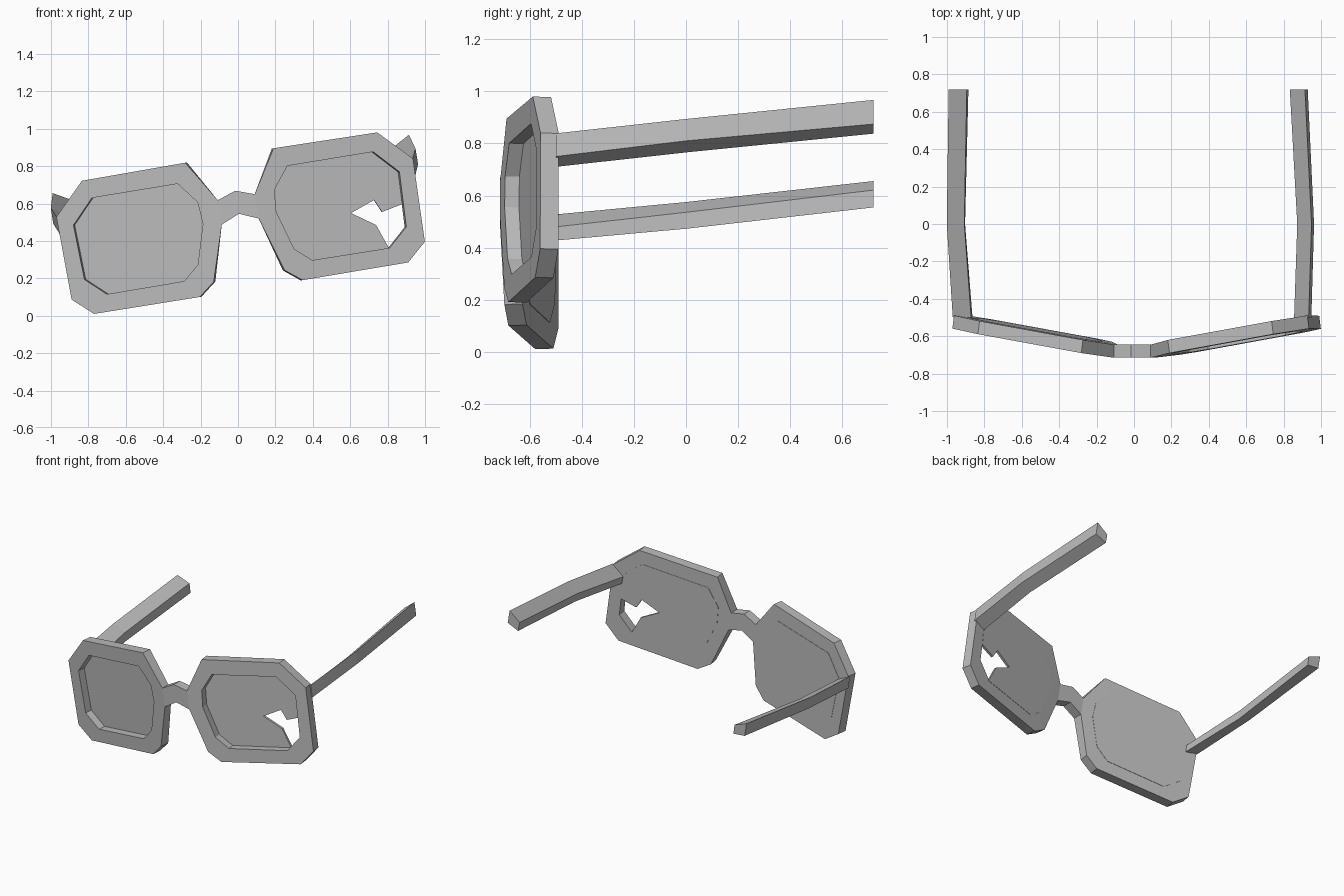
import bpy, bmesh, math
from mathutils import Matrix, Vector

if "Cube" in bpy.data.objects:
    bpy.data.objects.remove(bpy.data.objects["Cube"])

# One grey plastic for everything
grey = bpy.data.materials.new("grey")
grey.diffuse_color = (0.5, 0.5, 0.5, 1)
grey.use_nodes = True
grey.node_tree.nodes["Principled BSDF"].inputs["Base Color"].default_value = grey.diffuse_color

# The glasses lean sideways about the nose bridge
LEAN = Matrix.Translation((0.005, 0, 0.545)) @ Matrix.Rotation(math.radians(-9.3), 4, 'Y')

# Right-hand rim: outer edge and lens opening as (across, up), matching point for point
RIM = [(.239, .316), (.80, .310), (.966, .141), (.957, -.308), (.851, -.403),
       (.278, -.405), (.192, -.337), (.10, -.042), (.10, .090)]
OPENING = [(.297, .211), (.762, .211), (.883, .083), (.872, -.213), (.766, -.310),
           (.347, -.308), (.261, -.233), (.199, -.022), (.208, .096)]
# Jagged break that replaces the lower outer lens corner
BREAK = [(.872, -.089), (.764, -.114), (.732, -.044), (.599, -.093), (.721, -.177)]
BRIDGE = [(0, .125), (0, 0)]
THICK = 0.07


def wrap(p, depth=0.0):
    """Place a front-plan point on the swept-back rim, pushed back by depth."""
    u, w = p
    y = -.715 + .18 * max(u - .1, 0)
    lean_in = .13 * depth if u > .11 else 0
    return Vector((u - lean_in, y + depth, w))


def finish(name, bm):
    bmesh.ops.remove_doubles(bm, verts=bm.verts, dist=1e-5)
    bmesh.ops.recalc_face_normals(bm, faces=bm.faces)
    bm.transform(LEAN)
    me = bpy.data.meshes.new(name)
    bm.to_mesh(me)
    bm.free()
    me.materials.append(grey)
    ob = bpy.data.objects.new(name, me)
    bpy.context.collection.objects.link(ob)
    return ob


def add_mirrored(bm):
    """Copy everything across the centre plane."""
    geo = bmesh.ops.duplicate(bm, geom=bm.verts[:] + bm.edges[:] + bm.faces[:])
    for v in geo["geom"]:
        if isinstance(v, bmesh.types.BMVert):
            v.co.x = -v.co.x


# Frame: two rims joined by the nose bridge
bm = bmesh.new()
of, ob_, nf, nb = [[bm.verts.new(wrap(p, d)) for p in pts]
                   for pts, d in ((RIM, 0), (RIM, THICK), (OPENING, 0), (OPENING, THICK))]
n = len(RIM)
for i in range(n):
    j = (i + 1) % n
    bm.faces.new((of[i], of[j], nf[j], nf[i]))
    bm.faces.new((ob_[j], ob_[i], nb[i], nb[j]))
    bm.faces.new((nf[i], nf[j], nb[j], nb[i]))
    if i != n - 2:  # the bridge covers this side
        bm.faces.new((of[j], of[i], ob_[i], ob_[j]))
cf = [bm.verts.new(wrap(p)) for p in BRIDGE]
cb = [bm.verts.new(wrap(p, THICK)) for p in BRIDGE]
bm.faces.new((cf[0], of[8], of[7], cf[1]))
bm.faces.new((cb[1], ob_[7], ob_[8], cb[0]))
bm.faces.new((cf[0], cb[0], ob_[8], of[8]))
bm.faces.new((cf[1], of[7], ob_[7], cb[1]))
add_mirrored(bm)
finish("frame", bm)


# Lenses: thin plates set flush with the back of the rims
def lens(name, side, pts):
    mid = Vector((.54, -.05))
    pts = [mid + (Vector(p) - mid) * 1.02 if p not in BREAK[1:] else p for p in pts]
    bm = bmesh.new()
    front = [bm.verts.new(wrap(p, THICK - .015)) for p in pts]
    back = [bm.verts.new(wrap(p, THICK + .002)) for p in pts]
    bm.faces.new(front)
    bm.faces.new(back[::-1])
    for i in range(len(pts)):
        j = (i + 1) % len(pts)
        bm.faces.new((front[j], front[i], back[i], back[j]))
    for v in bm.verts:
        v.co.x *= side
    finish(name, bm)


lens("whole_lens", -1, OPENING)
lens("broken_lens", 1, OPENING[:3] + BREAK + OPENING[4:])

# Arms: four-sided section at the hinge, the middle bend and the tip
SECTIONS = [
    (-.50, [(.964, .140), (.964, .050), (.876, .024), (.875, .077)]),
    (0.0, [(.988, .192), (.988, .107), (.908, .075), (.902, .138)]),
    (.72, [(.965, .270), (.965, .176), (.877, .153), (.875, .220)]),
]
for name, side in (("right_arm", 1), ("left_arm", -1)):
    bm = bmesh.new()
    rings = [[bm.verts.new((side * u, y, w)) for u, w in sec] for y, sec in SECTIONS]
    for a, b in zip(rings, rings[1:]):
        for i in range(4):
            j = (i + 1) % 4
            bm.faces.new((a[i], a[j], b[j], b[i]))
    bm.faces.new(rings[0][::-1])
    bm.faces.new(rings[-1])
    finish(name, bm)
